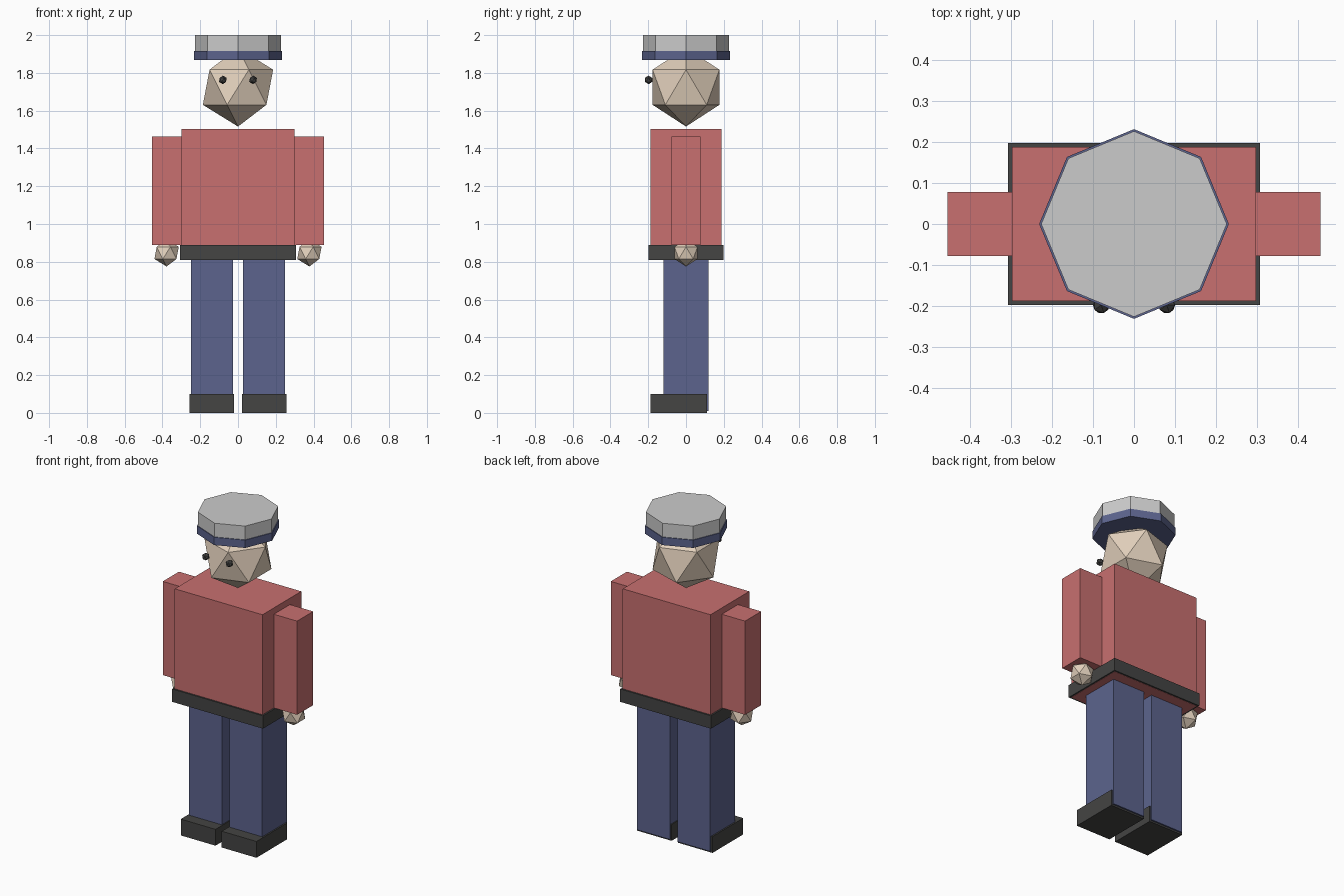
import bpy

if "Cube" in bpy.data.objects:
    bpy.data.objects.remove(bpy.data.objects["Cube"])


def material(name, rgb):
    m = bpy.data.materials.new(name)
    m.diffuse_color = (*rgb, 1)
    m.use_nodes = True
    m.node_tree.nodes["Principled BSDF"].inputs["Base Color"].default_value = m.diffuse_color
    return m


RED = material("red_cloth", (0.58, 0.16, 0.16))
BLUE = material("blue_cloth", (0.107, 0.127, 0.27))
DARK = material("dark_leather", (0.058, 0.058, 0.056))
SKIN = material("skin", (0.76, 0.63, 0.50))


def finish(name, mat):
    ob = bpy.context.object
    ob.name = name
    if mat:
        ob.data.materials.append(mat)
    return ob


def box(name, x, y, z, mat):
    """Box from (min, max) ranges on each axis."""
    ranges = (x, y, z)
    bpy.ops.mesh.primitive_cube_add(size=1, location=[(a + b) / 2 for a, b in ranges])
    ob = finish(name, mat)
    for v in ob.data.vertices:
        for i, (a, b) in enumerate(ranges):
            v.co[i] *= b - a
    return ob


def ball(name, radius, location, mat):
    """Twenty-sided low-poly ball."""
    bpy.ops.mesh.primitive_ico_sphere_add(subdivisions=1, radius=radius, location=location)
    return finish(name, mat)


def octagon(name, radius, z0, z1, mat):
    """Eight-sided disc with a corner on each axis."""
    bpy.ops.mesh.primitive_cylinder_add(vertices=8, radius=radius, depth=z1 - z0,
                                        location=(0, 0, (z0 + z1) / 2))
    return finish(name, mat)


def side_range(s, a, b):
    return tuple(sorted((s * a, s * b)))


# Torso and belt
box("torso", (-0.298, 0.298), (-0.188, 0.188), (0.809, 1.503), RED)
box("belt", (-0.308, 0.308), (-0.198, 0.198), (0.81, 0.889), DARK)

# Limbs and eyes, mirrored left and right
for side, s in (("left", -1), ("right", 1)):
    box(side + "_arm", side_range(s, 0.298, 0.456), (-0.078, 0.078), (0.889, 1.464), RED)
    ball(side + "_hand", 0.072, (s * 0.378, 0, 0.847), SKIN)
    box(side + "_leg", side_range(s, 0.027, 0.248), (-0.119, 0.119), (0.01, 0.82), BLUE)
    box(side + "_shoe", side_range(s, 0.021, 0.257), (-0.188, 0.11), (0, 0.10), DARK)
    ball(side + "_eye", 0.023, (s * 0.08, -0.198, 1.763), DARK)

# Head
ball("head", 0.208, (0, 0, 1.724), SKIN)

# Cap: blue band below a grey crown
octagon("cap_band", 0.232, 1.868, 1.916, BLUE)
octagon("cap_crown", 0.227, 1.916, 2.0, None)
